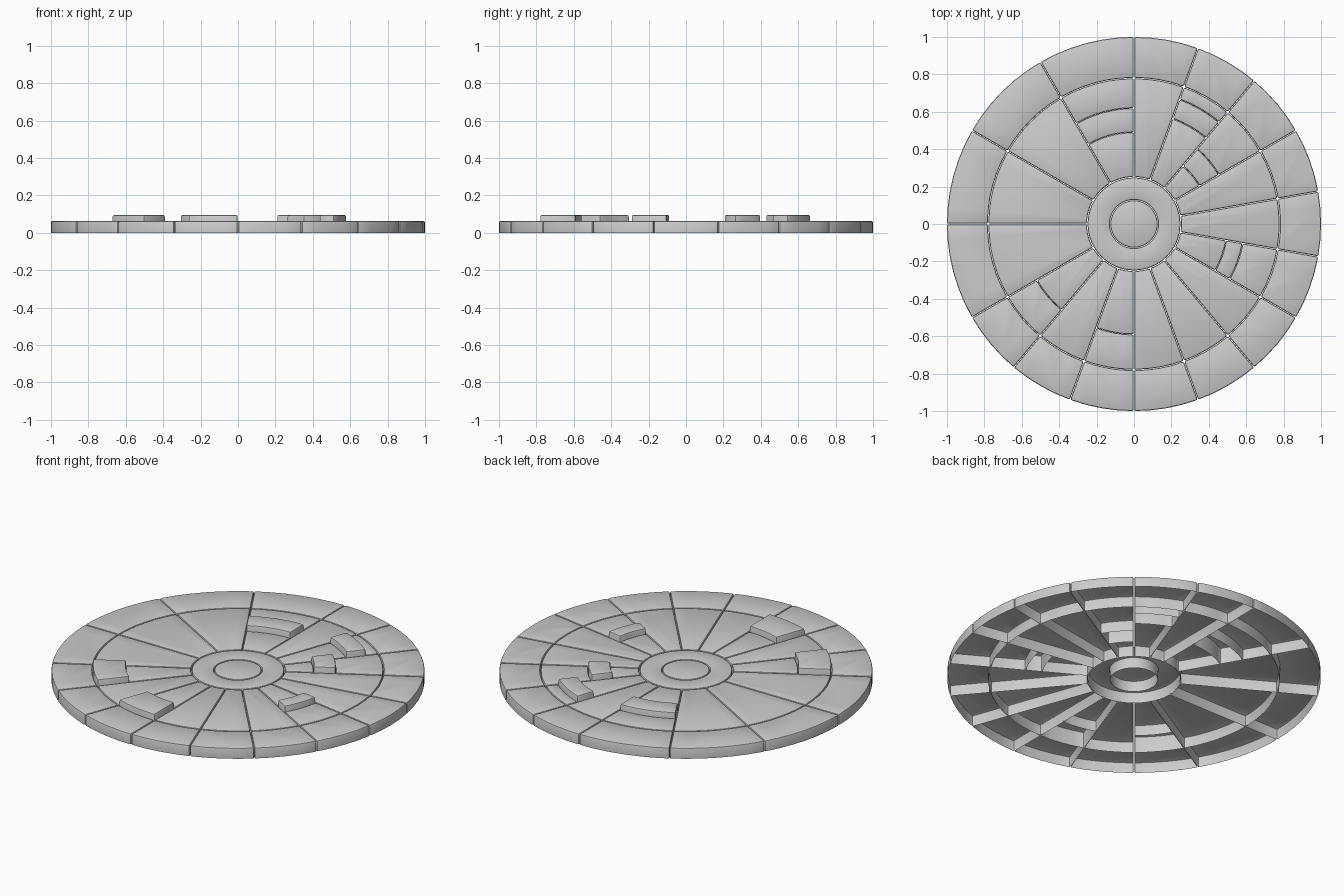
import bpy, bmesh, math

if "Cube" in bpy.data.objects:
    bpy.data.objects.remove(bpy.data.objects["Cube"])

GAP = 0.0015     # half the slit between neighbouring pieces
BEVEL = 0.009
H, H_HIGH = 0.063, 0.095


def finish(bm, name):
    bmesh.ops.recalc_face_normals(bm, faces=bm.faces)
    bottom = [f for f in bm.faces if f.normal.z < -0.9]
    bmesh.ops.delete(bm, geom=bottom, context='FACES_ONLY')
    mesh = bpy.data.meshes.new(name)
    bm.to_mesh(mesh)
    bm.free()
    obj = bpy.data.objects.new(name, mesh)
    bpy.context.collection.objects.link(obj)
    bpy.context.view_layer.objects.active = obj
    obj.select_set(True)
    bpy.ops.object.shade_smooth_by_angle(angle=math.radians(35))
    obj.select_set(False)


def bevel_tops(bm, h, extra=()):
    top = [e for e in bm.edges if all(v.co.z > h - 1e-5 for v in e.verts)
           and any(abs(f.normal.z) < 0.5 for f in e.link_faces)]
    bmesh.ops.bevel(bm, geom=top + list(extra), offset=BEVEL, segments=2,
                    profile=0.5, affect='EDGES', clamp_overlap=True)


def sector(name, r0, r1, a0, a1, h):
    """Open-bottomed wedge shell with rounded top and corner edges."""
    n = round((a1 - a0) / 5)
    bm = bmesh.new()

    def arc(r):
        s, e = math.radians(a0) + GAP / r, math.radians(a1) - GAP / r
        return [(r * math.cos(s + (e - s) * i / n), r * math.sin(s + (e - s) * i / n))
                for i in range(n + 1)]

    pts = arc(r1) + arc(r0)[::-1]
    low = [bm.verts.new((x, y, 0)) for x, y in pts]
    high = [bm.verts.new((x, y, h)) for x, y in pts]
    m = len(pts)
    bm.faces.new(low[::-1])
    bm.faces.new(high)
    for i in range(m):
        j = (i + 1) % m
        bm.faces.new((low[i], low[j], high[j], high[i]))
    bm.normal_update()
    corners = [bm.edges.get((low[i], high[i])) for i in (0, n, n + 1, m - 1)]
    bevel_tops(bm, h, corners)
    finish(bm, name)


def round_piece(name, r_out, r_in=None, n=72):
    """Open-bottomed disc or ring shell with rounded top edges."""
    bm = bmesh.new()
    loops = []
    for r, z in [(r_out, 0), (r_out, H)] + ([(r_in, H), (r_in, 0)] if r_in else []):
        loops.append([bm.verts.new((r * math.cos(2 * math.pi * i / n),
                                    r * math.sin(2 * math.pi * i / n), z)) for i in range(n)])
    for a, b in zip(loops, loops[1:]):
        for i in range(n):
            j = (i + 1) % n
            bm.faces.new((a[i], a[j], b[j], b[i]))
    if not r_in:
        bm.faces.new(loops[1])
    bm.normal_update()
    bevel_tops(bm, H)
    finish(bm, name)


# centre
round_piece("centre_disc", 0.126)
round_piece("hub_ring", 0.248, 0.129)

# sectors: twelve... of 20 degrees, then four of 30 degrees
angles = list(range(-150, 91, 20)) + [120, 150, 180, 210]
# raised blocks, keyed by the start angle of their sector
blocks = {90: (0.49, 0.62), 50: (0.60, 0.71), 30: (0.405, 0.525),
          -30: (0.50, 0.59), -150: (0.60, 0.78), -110: (0.59, 0.78)}
R0, R1 = 0.252, 0.78

for k, (a0, a1) in enumerate(zip(angles, angles[1:])):
    sector(f"rim_tile_{k}", R1 + GAP, 1.0, a0, a1, H)
    if a0 in blocks:
        b0, b1 = blocks[a0]
        sector(f"inner_tile_{k}", R0, b0, a0, a1, H)
        sector(f"raised_block_{k}", b0 + 0.001, b1 - 0.001, a0, a1, H_HIGH)
        if b1 < R1:
            sector(f"outer_tile_{k}", b1, R1 - GAP, a0, a1, H)
    else:
        sector(f"tile_{k}", R0, R1 - GAP, a0, a1, H)
